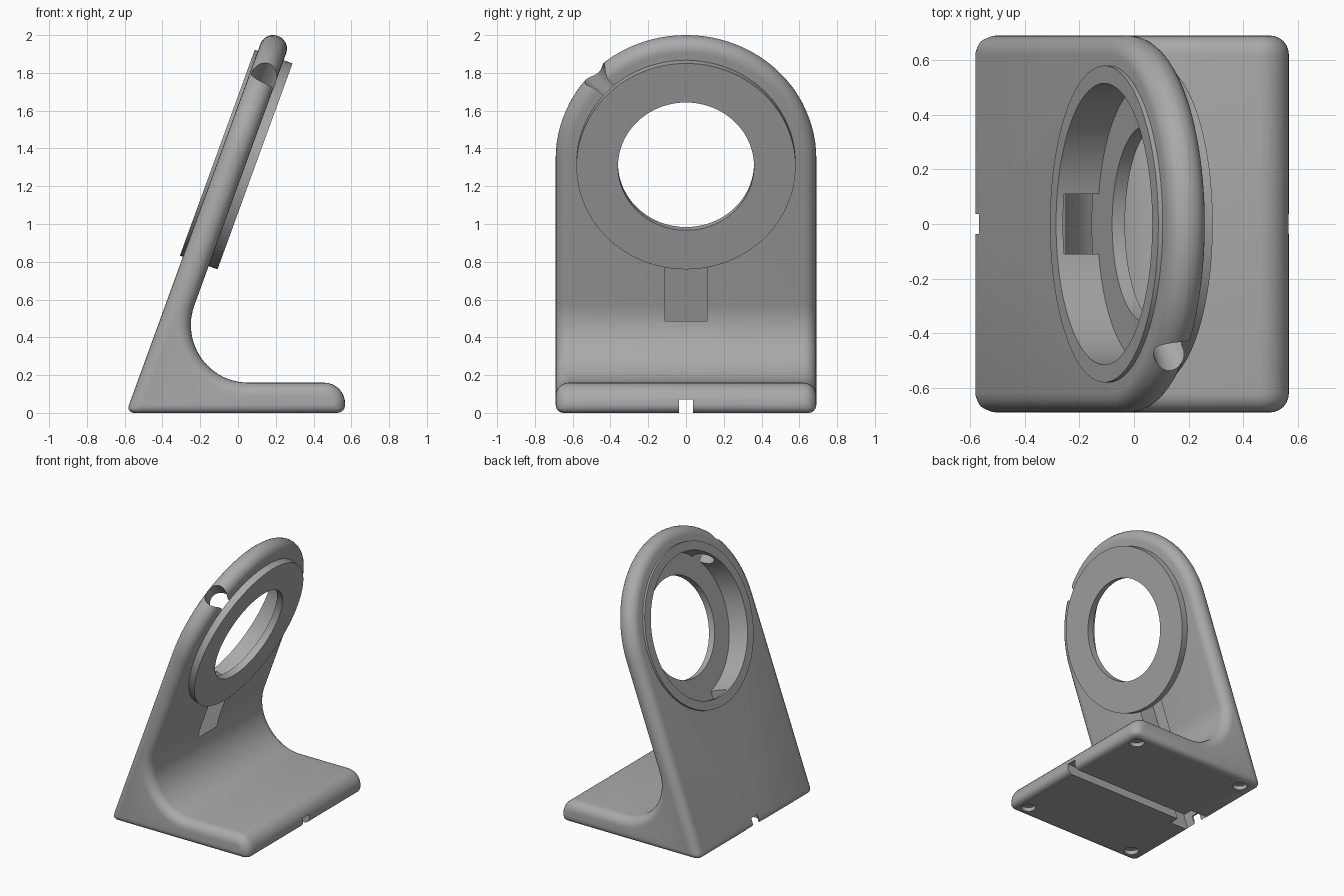
import bpy, bmesh, math
from mathutils import Matrix, Vector

if "Cube" in bpy.data.objects:
    bpy.data.objects.remove(bpy.data.objects["Cube"])

TILT = math.radians(20)
S, C = math.sin(TILT), math.cos(TILT)
CX, CZ = 0.09, 1.305          # centre of the front ring face
# local frame of the leaning panel: x = across, y = up the panel, z = out of the front
PANEL = Matrix(((0, S, C, CX), (1, 0, 0, 0), (0, C, -S, CZ), (0, 0, 0, 1)))
FRONT, BACK = -0.05, -0.195   # panel surfaces along local z

grey = bpy.data.materials.new("plain_grey")
grey.diffuse_color = (0.40, 0.40, 0.40, 1)
grey.use_nodes = True
grey.node_tree.nodes["Principled BSDF"].inputs["Base Color"].default_value = grey.diffuse_color


def make(name, bm, matrix=Matrix()):
    bmesh.ops.recalc_face_normals(bm, faces=bm.faces)
    me = bpy.data.meshes.new(name)
    bm.to_mesh(me)
    bm.free()
    me.transform(matrix)
    me.materials.append(grey)
    ob = bpy.data.objects.new(name, me)
    bpy.context.collection.objects.link(ob)
    return ob


def prism(name, pts, vec, matrix=Matrix()):
    bm = bmesh.new()
    f = bm.faces.new([bm.verts.new(p) for p in pts])
    r = bmesh.ops.extrude_face_region(bm, geom=[f])
    verts = [g for g in r["geom"] if isinstance(g, bmesh.types.BMVert)]
    bmesh.ops.translate(bm, verts=verts, vec=vec)
    return make(name, bm, matrix)


def arc(cx, cy, r, a0, a1, n):
    return [(cx + r * math.cos(math.radians(a0 + (a1 - a0) * i / n)),
             cy + r * math.sin(math.radians(a0 + (a1 - a0) * i / n))) for i in range(n + 1)]


def box(name, x0, x1, y0, y1, z0, z1, matrix=Matrix()):
    return prism(name, [(x0, y0, z0), (x1, y0, z0), (x1, y1, z0), (x0, y1, z0)],
                 (0, 0, z1 - z0), matrix)


def cylinder(name, r, z0, z1, matrix, n=96):
    return prism(name, [(x, y, z0) for x, y in arc(0, 0, r, 0, 360, n)[:-1]],
                 (0, 0, z1 - z0), matrix)


def annulus(name, r_in, r_out, z0, z1, n=96):
    bm = bmesh.new()
    loops = [[bm.verts.new((x, y, z)) for x, y in arc(0, 0, r, 0, 360, n)[:-1]]
             for r, z in ((r_in, z0), (r_out, z0), (r_out, z1), (r_in, z1))]
    for k in range(4):
        a, b = loops[k], loops[(k + 1) % 4]
        for i in range(n):
            j = (i + 1) % n
            bm.faces.new((a[i], a[j], b[j], b[i]))
    return make(name, bm, PANEL)


def apply_all(ob):
    bpy.context.view_layer.objects.active = ob
    for m in list(ob.modifiers):
        bpy.ops.object.modifier_apply(modifier=m.name)


def cut(ob, cutter, op="DIFFERENCE"):
    m = ob.modifiers.new("cut", "BOOLEAN")
    m.operation, m.solver, m.object = op, "EXACT", cutter
    apply_all(ob)
    bpy.data.objects.remove(cutter)


def on_panel(u, z):           # x, z of a point on the panel section
    p = PANEL @ Vector((0, u, z))
    return (p.x, p.z)


# Side profile: foot plate, concave sweep, leaning panel
R = 0.305
az = 0.16 + R
ax = CX + (R + FRONT + (az - CZ) * S) / C
back_u = -CZ / C + BACK * S / C
profile = [(on_panel(back_u, BACK)[0], 0), (0.567, 0)]
profile += arc(0.457, 0.05, 0.11, 0, 90, 8)
profile += arc(ax, az, R, 270, 160, 24)
profile += [on_panel(1.2, FRONT), on_panel(1.2, BACK)]
stand = prism("stand_body", [(x, -0.9, z) for x, z in profile], (0, 1.8, 0))

# Arch outline gives the sides and round top
arch = [(-0.69, -3, -2)] + [(0.69, -3, -2)]
arch += [(x, y, -2) for x, y in arc(0, 0, 0.69, 0, 180, 48)]
cut(stand, prism("arch_cutter", arch, (0, 0, 4), PANEL), "INTERSECT")

# Rounded rims, tighter along the underside
me = stand.data
bm = bmesh.new()
bm.from_mesh(me)
bmesh.ops.dissolve_limit(bm, angle_limit=0.005, verts=bm.verts, edges=bm.edges)
bw = bm.edges.layers.float.new("bevel_weight_edge")
for e in bm.edges:
    if len(e.link_faces) == 2 and e.calc_face_angle() > math.radians(35):
        e[bw] = 0.6 if max(v.co.z for v in e.verts) < 0.001 else 1.0
bm.to_mesh(me)
bm.free()
bev = stand.modifiers.new("rims", "BEVEL")
bev.limit_method, bev.width, bev.segments = "WEIGHT", 0.07, 6
bev.use_clamp_overlap = False
apply_all(stand)

# Charger recess, cable channel, edge hole, underside groove and foot recesses
cut(stand, cylinder("recess_cutter", 0.515, -0.5, 0.3, PANEL))
cut(stand, box("channel_cutter", -0.11, 0.11, -1.8, -0.4, -0.185, -0.038, PANEL))
radial = PANEL @ Matrix.Translation((0, 0, -0.112)) @ Matrix.Rotation(math.radians(45), 4, "Z") \
    @ Matrix.Rotation(math.radians(-90), 4, "X")
cut(stand, cylinder("edge_hole_cutter", 0.074, 0.4, 0.9, radial, 40))
cut(stand, box("groove_cutter", -0.9, 0.9, -0.037, 0.037, -0.1, 0.07))
for sx in (-1, 1):
    for sy in (-1, 1):
        cut(stand, cylinder("foot_cutter", 0.05, -0.1, 0.03,
                            Matrix.Translation((sx * 0.465, sy * 0.585, 0)), 32))

# Front ring and slim back rim
front_ring = annulus("front_ring", 0.36, 0.58, FRONT + 0.008, 0)
back_rim = annulus("back_rim", 0.515, 0.58, -0.212, BACK)
front_ring.data.transform(Matrix.Identity(4))
for v in front_ring.data.vertices:      # seat the ring on the panel face
    p = PANEL.inverted() @ v.co
    if p.z < -0.02:
        v.co = PANEL @ Vector((p.x, p.y, FRONT))

for ob in (stand, front_ring, back_rim):
    bpy.ops.object.select_all(action="DESELECT")
    ob.select_set(True)
    bpy.context.view_layer.objects.active = ob
    bpy.ops.object.shade_smooth_by_angle(angle=math.radians(30))
